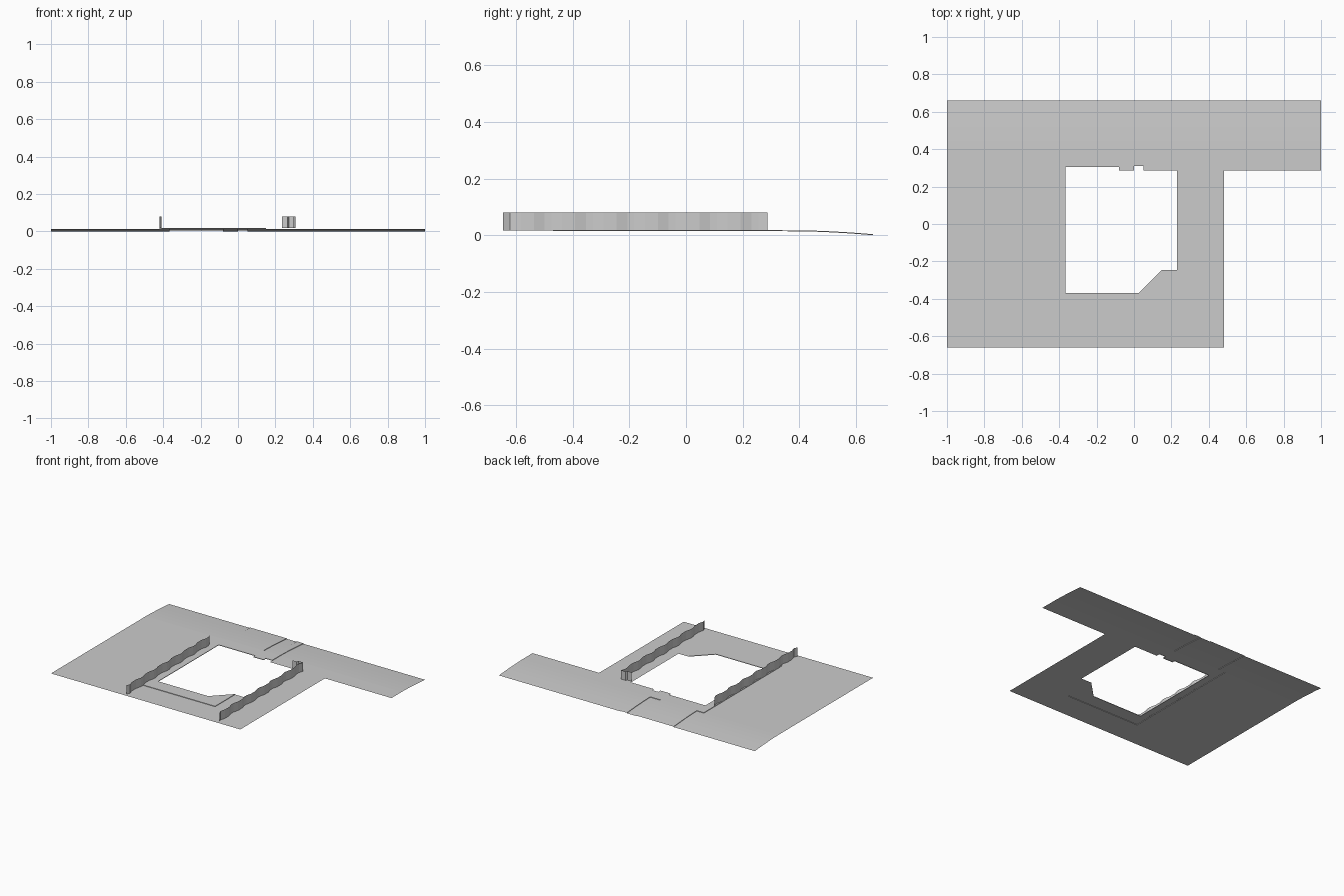
import bpy, bmesh

if "Cube" in bpy.data.objects:
    bpy.data.objects.remove(bpy.data.objects["Cube"])

LOW, HIGH = 0.014, 0.0175
XS = [-1, -0.42, -0.365, -0.08, 0, 0.025, 0.05, 0.15, 0.23, 0.48, 1]
YS = [-0.66, -0.47, -0.37, -0.245, 0.285, 0.305, 0.31, 0.40,
      0.44, 0.48, 0.52, 0.56, 0.60, 0.63, 0.66]


def drop(y):
    # gentle fall towards the back edge
    return 0.014 * (max(0, y - 0.38) / 0.28) ** 1.7


def inside(x, y, rects):
    return any(a < x < b and c < y < d for a, b, c, d in rects)


def make_object(name, bm):
    bmesh.ops.remove_doubles(bm, verts=bm.verts, dist=1e-5)
    me = bpy.data.meshes.new(name)
    bm.to_mesh(me)
    bm.free()
    ob = bpy.data.objects.new(name, me)
    bpy.context.collection.objects.link(ob)


# plan areas: x0, x1, y0, y1
PAVING = [(-0.42, -0.365, -0.47, 0.40), (-0.42, 0.15, -0.47, -0.37),
          (-0.365, -0.08, 0.305, 0.66), (-0.08, 0, 0.285, 0.40),
          (0, 0.05, 0.31, 0.66)]
HOLE = [(-0.365, 0.23, -0.245, 0.285), (-0.365, 0.15, -0.37, -0.245),
        (-0.365, -0.08, 0.285, 0.305), (0, 0.05, 0.285, 0.31)]
OUTSIDE = [(0.48, 1, -0.66, 0.285)]


def sheet(name, z, keep, corner=False):
    bm = bmesh.new()

    def face(pts):
        bm.faces.new([bm.verts.new((x, y, z - drop(y))) for x, y in pts])

    for x0, x1 in zip(XS, XS[1:]):
        for y0, y1 in zip(YS, YS[1:]):
            if keep((x0 + x1) / 2, (y0 + y1) / 2):
                face([(x0, y0), (x1, y0), (x1, y1), (x0, y1)])
    if corner:
        # chamfered corner of the opening
        face([(0.025, -0.37), (0.05, -0.37), (0.05, -0.345)])
        face([(0.05, -0.37), (0.15, -0.37), (0.15, -0.245), (0.05, -0.345)])
        bmesh.ops.remove_doubles(bm, verts=bm.verts, dist=1e-5)
        # kerb faces around the raised paving
        rim = [e for e in bm.edges if e.is_boundary
               and min(v.co.y for v in e.verts) < 0.655]
        new = bmesh.ops.extrude_edge_only(bm, edges=rim)["geom"]
        for v in new:
            if isinstance(v, bmesh.types.BMVert):
                v.co.z -= HIGH - LOW
    make_object(name, bm)


sheet("ground", LOW, lambda x, y: not inside(x, y, PAVING + HOLE + OUTSIDE))
sheet("raised_paving", HIGH, lambda x, y: inside(x, y, PAVING), True)


# folded sheet fences
def fence(name, x, side, tail=()):
    pts = [(x, -0.645)]
    for k in range(-3, 4):
        c = -0.195 + 0.146 * k
        for dy, depth in ((-0.05, 0), (-0.012, 0.01), (0.012, 0.01), (0.05, 0)):
            if -0.645 < c + dy < 0.275:
                pts.append((x + side * depth, c + dy))
    pts += list(tail) or [(x, 0.28)]
    bm = bmesh.new()
    for (ax, ay), (bx, by) in zip(pts, pts[1:]):
        bm.faces.new([bm.verts.new(p) for p in (
            (ax, ay, LOW + 0.003), (bx, by, LOW + 0.003), (bx, by, 0.08), (ax, ay, 0.08))])
    make_object(name, bm)


fence("left_fence", -0.42, 1)
fence("right_fence", 0.307, -1,
      [(0.307, 0.287), (0.272, 0.287), (0.265, 0.275), (0.235, 0.275)])
